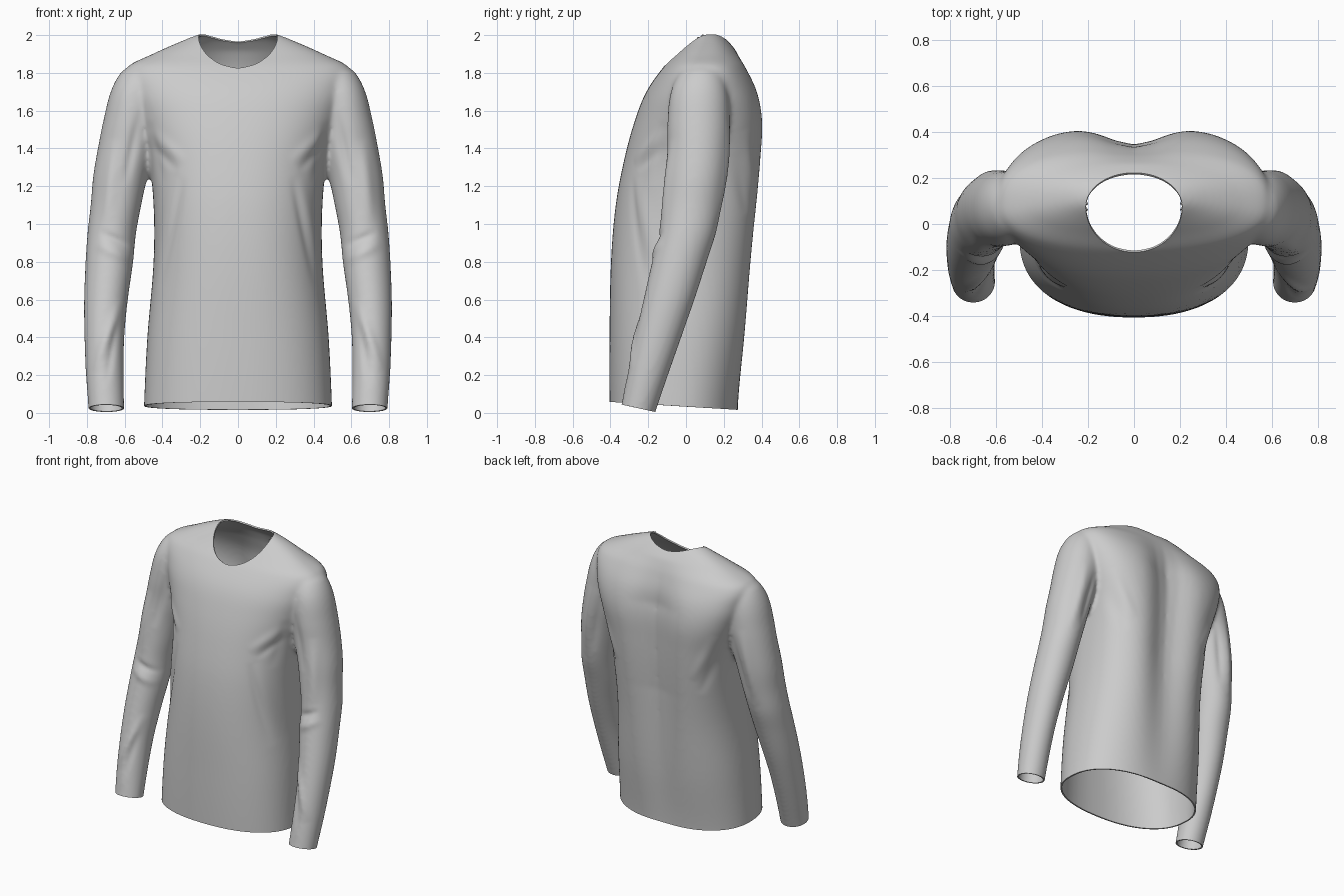
import bpy, bmesh, math
from mathutils import Vector

if "Cube" in bpy.data.objects:
    bpy.data.objects.remove(bpy.data.objects["Cube"])

N = 96          # points around each section

# Torso sections: z, half width, front y, side y, back y, back squareness
TORSO = [
    (-0.12, .500, -.400, -.06, .270, 2.3), (0.05, .497, -.405, -.06, .286, 2.3),
    (0.40, .480, -.405, -.04, .333, 2.4), (0.80, .447, -.397, .00, .376, 2.5),
    (1.10, .447, -.372, .03, .405, 2.7), (1.35, .475, -.325, .06, .420, 2.9),
    (1.55, .535, -.270, .08, .422, 3.0), (1.70, .580, -.210, .08, .390, 2.9),
    (1.83, .585, -.120, .08, .325, 2.6), (1.90, .452, -.050, .09, .278, 2.4),
    (1.96, .318, .008, .11, .230, 2.4), (2.00, .218, .050, .11, .190, 2.4),
    (2.02, .150, .080, .11, .150, 2.4)]

# Sleeve sections: z, inner x, outer x, front y, back y
SLEEVE = [
    (1.84, .42, .570, .010, .150), (1.80, .42, .622, -.035, .190),
    (1.70, .42, .674, -.080, .220), (1.55, .42, .712, -.098, .232),
    (1.40, .44, .742, -.100, .228), (1.25, .480, .767, -.110, .212),
    (1.10, .512, .780, -.125, .188), (0.95, .540, .797, -.145, .158),
    (0.80, .555, .807, -.180, .110), (0.60, .583, .815, -.225, .045),
    (0.40, .602, .813, -.270, -.025), (0.20, .605, .805, -.312, -.095),
    (0.00, .602, .790, -.350, -.163), (-0.12, .600, .785, -.372, -.200)]


def refine(rows, steps=6):
    """Smoothly interpolate section rows (cardinal spline)."""
    out = []
    for i in range(len(rows) - 1):
        p = [rows[max(0, min(len(rows) - 1, i + k))] for k in (-1, 0, 1, 2)]
        h = p[2][0] - p[1][0]
        for s in range(steps):
            t = s / steps
            row = []
            for a, b, c, d in zip(*p):
                m1 = h * (c - a) / (p[2][0] - p[0][0])
                m2 = h * (d - b) / (p[3][0] - p[1][0])
                row.append((2*t**3 - 3*t*t + 1)*b + (t**3 - 2*t*t + t)*m1
                           + (3*t*t - 2*t**3)*c + (t**3 - t*t)*m2)
            out.append(row)
    return out + [list(rows[-1])]


def power(v, e):
    return math.copysign(abs(v) ** e, v)


def torso_ring(row):
    z, w, yf, ys, yb, nb = row
    groove = .080 * max(0, min(1, (z + .1) / 1.1)) * max(0, min(1, (1.92 - z) / .3))
    ring = []
    for i in range(N):
        a = math.tau * i / N
        e = 2 / (nb if math.sin(a) > 0 else 2.3)
        x = w * power(math.cos(a), e)
        s = power(math.sin(a), e)
        y = ys + s * ((yb - ys) if s > 0 else (ys - yf))
        if s > 0:
            y -= groove * math.exp(-(x / .16) ** 2)
        ring.append((x, y, z))
    return ring


def sleeve_ring(row, side):
    z, x0, x1, yf, yb = row
    return [(side * ((x0 + x1) / 2 + (x1 - x0) / 2 * math.cos(math.tau * i / N)),
             (yf + yb) / 2 + (yb - yf) / 2 * math.sin(math.tau * i / N), z)
            for i in range(N)]


def add_loft(bm, rings):
    """Closed tube through the rings."""
    vs = [[bm.verts.new(p) for p in r] for r in rings]
    faces = [bm.faces.new((a[i], a[(i + 1) % N], b[(i + 1) % N], b[i]))
             for a, b in zip(vs, vs[1:]) for i in range(N)]
    faces += [bm.faces.new(vs[0]), bm.faces.new(vs[-1])]
    bmesh.ops.recalc_face_normals(bm, faces=faces)


# Torso and both sleeves as closed volumes, fused by a voxel remesh
bm = bmesh.new()
add_loft(bm, [torso_ring(r) for r in refine(TORSO)])
for side in (1, -1):
    add_loft(bm, [sleeve_ring(r, side) for r in refine(SLEEVE)])
mesh = bpy.data.meshes.new("long_sleeve_shirt")
bm.to_mesh(mesh)
bm.free()
shirt = bpy.data.objects.new("long_sleeve_shirt", mesh)
bpy.context.collection.objects.link(shirt)
bpy.context.view_layer.objects.active = shirt
shirt.select_set(True)
rem = shirt.modifiers.new("fuse", 'REMESH')
rem.mode = 'VOXEL'
rem.voxel_size = .013
smo = shirt.modifiers.new("soften", 'SMOOTH')
smo.factor = .5
smo.iterations = 10
for m in ("fuse", "soften"):
    bpy.ops.object.modifier_apply(modifier=m)

bm = bmesh.new()
bm.from_mesh(shirt.data)
bm.normal_update()

# Cloth folds: start (x, z), end (x, z), facing (-1 front, 1 back), height, width
FOLDS = [
    (.29, 1.25, .42, .65, -1, -.014, .022), (.33, 1.25, .45, .70, -1, .012, .035),
    (.28, 1.32, .47, 1.50, -1, .010, .030), (.32, 1.28, .46, 1.42, -1, -.008, .022),
    (.40, 1.20, .47, 1.55, -1, -.010, .022), (.52, 1.60, .60, 1.20, -1, -.012, .025),
    (.66, 1.45, .70, 1.00, -1, .012, .035), (.55, .88, .74, .96, -1, -.011, .022),
    (.56, .80, .76, .90, -1, .010, .028), (.62, .60, .76, .22, -1, .012, .025),
    (.64, .48, .70, .15, -1, -.008, .020), (.30, 1.15, .46, 1.50, 1, .010, .030),
    (.34, 1.05, .46, 1.38, 1, -.010, .024), (.53, 1.50, .62, 1.05, 1, -.012, .025),
    (.60, 1.55, .70, 1.00, 1, .010, .030)]
shift = {}
for v in bm.verts:
    d, p = 0, Vector((abs(v.co.x), v.co.z))
    for x0, z0, x1, z1, face, h, w in FOLDS:
        facing = max(0, v.normal.y * face)
        if not facing:
            continue
        a, ab = Vector((x0, z0)), Vector((x1 - x0, z1 - z0))
        t = (p - a).dot(ab) / ab.length_squared
        if 0 < t < 1:
            dist = (p - a - ab * t).length
            d += facing * h * math.sin(math.pi * t) * math.exp(-(dist / w) ** 2)
    shift[v] = v.normal * d
for v, s in shift.items():
    v.co += s


def trim(test, co, slope):
    """Cut the low part of the chosen region along a plane tilted in y."""
    fs = [f for f in bm.faces if f.calc_center_median().z < .2
          and test(f.calc_center_median().x)]
    geom = set(fs)
    for f in fs:
        geom.update(f.edges)
        geom.update(f.verts)
    bmesh.ops.bisect_plane(bm, geom=list(geom), dist=1e-5, plane_co=co,
                           plane_no=Vector((0, -slope, 1)).normalized(), clear_inner=True)


# Hem and cuff openings
trim(lambda x: abs(x) < .55, (0, -.40, .058), -.062)
trim(lambda x: x > .55, (.7, -.345, .045), -.22)
trim(lambda x: x < -.55, (-.7, -.345, .045), -.22)

# Neck opening, with its edge drawn onto an egg-shaped outline
CY, RX = .075, .210


def neck_radius(co):
    return math.hypot(co.x / RX, (co.y - CY) / (.148 if co.y > CY else .198))


cut = [f for f in bm.faces if f.calc_center_median().z > 1.6
       and neck_radius(f.calc_center_median()) < 1]
bmesh.ops.delete(bm, geom=cut, context='FACES')
rim = [v for v in bm.verts if v.is_boundary and v.co.z > 1.6]
for v in rim:
    k = neck_radius(v.co)
    v.co.x /= k
    v.co.y = CY + (v.co.y - CY) / k
for _ in range(6):
    new = {}
    for v in rim:
        nb = [e.other_vert(v).co for e in v.link_edges if e.is_boundary]
        new[v] = v.co * .5 + sum(nb, Vector()) / len(nb) * .5
    for v, co in new.items():
        v.co = co
bmesh.ops.delete(bm, geom=[v for v in bm.verts if not v.link_faces], context='VERTS')
bm.to_mesh(shirt.data)
bm.free()

# Cloth thickness
sol = shirt.modifiers.new("thickness", 'SOLIDIFY')
sol.thickness = .01
sol.offset = -1
bpy.ops.object.modifier_apply(modifier="thickness")
bpy.ops.object.shade_smooth_by_angle(angle=math.radians(50))
